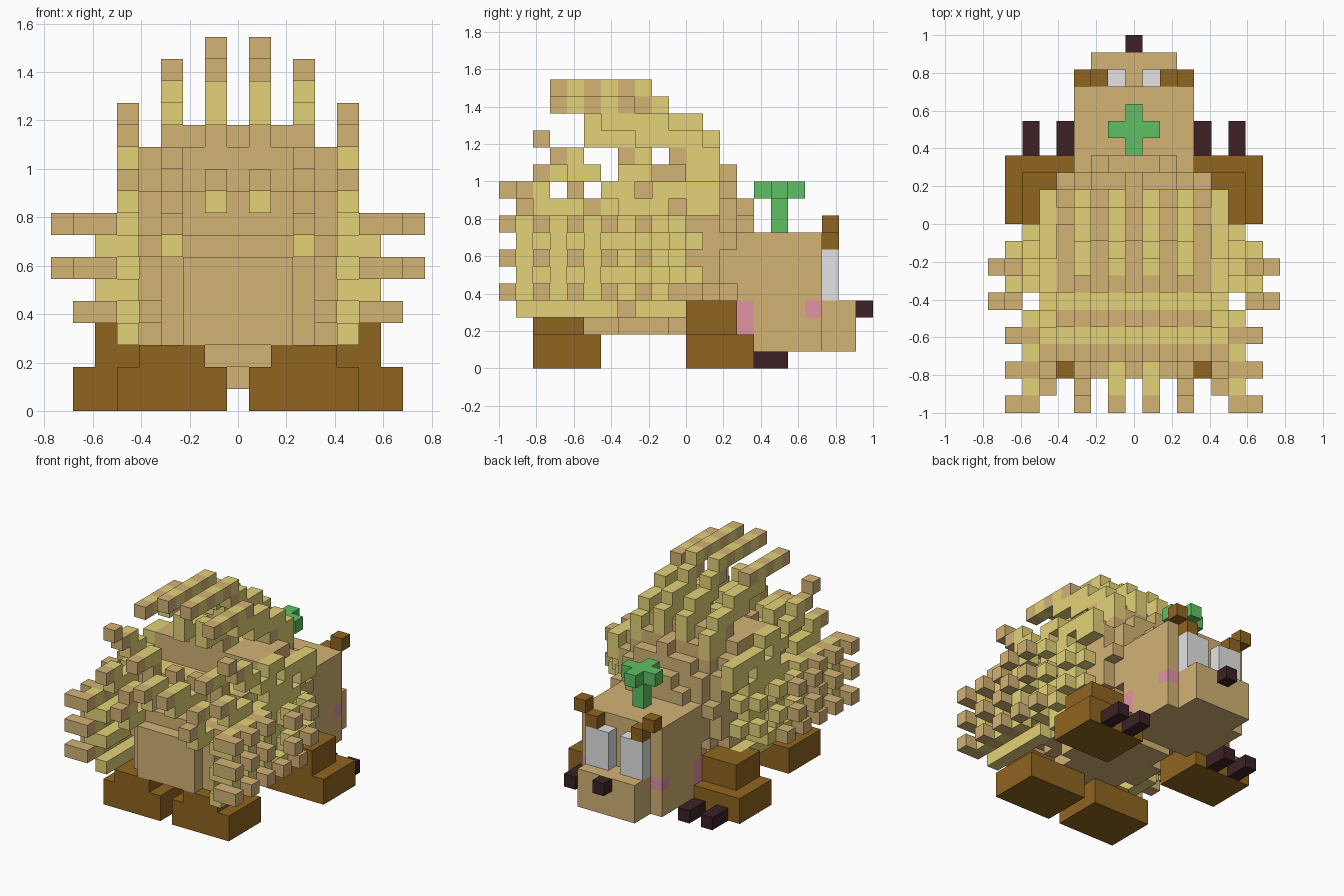
import bpy
import bmesh
from mathutils import Vector

if "Cube" in bpy.data.objects:
    bpy.data.objects.remove(bpy.data.objects["Cube"], do_unlink=True)

U = 1 / 11  # edge of one block


def material(name, *rgb):
    lin = [((c / 255 + 0.055) / 1.055) ** 2.4 for c in rgb] + [1]
    m = bpy.data.materials.new(name)
    m.use_nodes = True
    m.diffuse_color = lin
    m.node_tree.nodes["Principled BSDF"].inputs["Base Color"].default_value = lin
    return m


TAN = material("tan fur", 211, 179, 117)
YELLOW = material("yellow quill", 227, 210, 119)
BROWN = material("brown leg", 144, 101, 32)
DARK = material("dark claw", 60, 33, 37)
PINK = material("pink blush", 228, 147, 166)
WHITE = material("pale eye", 228, 228, 230)
GREEN = material("leaf green", 94, 192, 99)


def build(name, cells):
    """Turn a dict of block -> material into one mesh of exposed faces."""
    mats = list(dict.fromkeys(cells.values()))
    bm = bmesh.new()
    for cell, mat in cells.items():
        mid = Vector((cell[0], cell[1] + 0.5 - 11, cell[2] + 0.5))
        for axis in range(3):
            for sign in (-1, 1):
                near = list(cell)
                near[axis] += sign
                if tuple(near) in cells:
                    continue
                n, a, b = Vector(), Vector(), Vector()
                n[axis] = sign / 2
                a[(axis + 1) % 3] = sign / 2
                b[(axis + 2) % 3] = 1 / 2
                ring = (-a - b, a - b, a + b, b - a)
                f = bm.faces.new([bm.verts.new((mid + n + c) * U) for c in ring])
                f.material_index = mats.index(mat)
    bmesh.ops.remove_doubles(bm, verts=bm.verts[:], dist=U / 100)
    mesh = bpy.data.meshes.new(name)
    bm.to_mesh(mesh)
    bm.free()
    for m in mats:
        mesh.materials.append(m)
    obj = bpy.data.objects.new(name, mesh)
    bpy.context.collection.objects.link(obj)


def block(cells, mat, xs, ys, zs):
    """Fill an inclusive range of blocks."""
    for i in range(xs[0], xs[1] + 1):
        for j in range(ys[0], ys[1] + 1):
            for k in range(zs[0], zs[1] + 1):
                cells[i, j, k] = mat


def box(name, mat, *ranges):
    cells = {}
    block(cells, mat, *ranges)
    build(name, cells)


def pair(name, mat, xs, ys, zs):
    box("left_" + name, mat, xs, ys, zs)
    box("right_" + name, mat, (-xs[1], -xs[0]), ys, zs)


def crown(j):
    """Top block of the body, stepping down toward the rear."""
    return 12 if 10 <= j <= 11 else 11 if j >= 7 else 6 + (j - 1) // 2 * 3 // 2


# Rounded body with a yellow quill coat on flanks and rump steps
coat = {}
for i in range(-5, 6):
    for j in range(2, 15):
        for k in range(2, crown(j) + 1):
            if (i / 6.1) ** 2 + ((j - 8) / 6.7) ** 2 + ((k - 7) / 6.1) ** 2 > 1:
                continue
            flank = abs(i) == 5
            if flank and (j > 10 or k > 8):
                continue
            step = k == crown(j) and j in (4, 6)
            coat[i, j, k] = YELLOW if flank or step else TAN
block(coat, TAN, (-2, 2), (2, 2), (3, 6))
block(coat, TAN, (-3, 3), (3, 3), (3, 7))

# Flank quills climb outward and backward to a tan tip
for s in (-1, 1):
    for k in (4, 6, 8):
        low = k if k == 4 else k - 1
        for j in (8, 6):
            reach = 7 if k == 4 else 8
            coat[s * reach, j, k] = TAN
            coat[s * (reach - 1), j + 1, k] = YELLOW
            coat[s * (reach - 2), j + 2, k - 1] = YELLOW
            coat[s * 5, j + 3, k - 1] = YELLOW
        for j in (4, 2, 0):
            block(coat, TAN, (min(s * 6, s * 7), max(s * 6, s * 7)), (j, j), (k, k))
            coat[s * 6, j + 1, k] = YELLOW
            coat[s * 6, j + 1, low] = YELLOW
            coat[s * 5, j + 1, k - 1] = YELLOW
            coat[s * 5, j + 2, k - 1] = YELLOW

# Dorsal quills per column: (height, rear, front, tan blocks at the rear)
DORSAL = {
    1: [(16, 3, 8, 1), (15, 8, 9, 1), (14, 9, 11, 0), (13, 10, 12, 0), (12, 11, 12, 0),
        (14, 5, 5, 0), (13, 5, 7, 0), (12, 7, 8, 1), (11, 8, 9, 1),
        (10, 0, 2, 1), (9, 1, 4, 0), (10, 4, 4, 1)],
    3: [(15, 3, 7, 1), (14, 6, 9, 0), (13, 8, 11, 0), (12, 10, 12, 1), (11, 11, 12, 0),
        (11, 2, 4, 1), (10, 4, 4, 1), (9, 4, 6, 1),
        (8, 0, 1, 1), (7, 1, 2, 0), (9, 1, 2, 1)],
    5: [(13, 2, 2, 1), (12, 3, 4, 1), (11, 4, 5, 0), (10, 6, 7, 0), (9, 7, 9, 0),
        (11, 7, 8, 0), (10, 9, 11, 0), (9, 11, 12, 0), (10, 12, 12, 0),
        (10, 1, 2, 1), (9, 2, 4, 0), (8, 4, 6, 0)],
}
for col, rows in DORSAL.items():
    for k, rear, front, tips in rows:
        for j in range(rear, front + 1):
            band = k > 14 and j < 8 and j % 2
            for s in (-1, 1):
                coat[s * col, j, k] = TAN if band or j < rear + tips else YELLOW
build("body_with_quills", coat)

# Head with blush marks, snout and nose
head = {}
block(head, TAN, (-3, 3), (14, 18), (1, 7))
for i in (-3, 3):
    block(head, PINK, (i, i), (14, 14), (2, 3))
    head[i, 18, 3] = PINK
block(head, TAN, (-2, 2), (19, 20), (1, 3))
build("head", head)
box("nose", DARK, (0, 0), (21, 21), (3, 3))

# Eyes and raised brows
pair("eye", WHITE, (1, 2), (19, 19), (4, 6))
pair("inner_brow", BROWN, (2, 2), (19, 19), (7, 7))
pair("outer_brow", BROWN, (3, 3), (19, 19), (8, 8))

# Sprout
sprout = {}
block(sprout, GREEN, (0, 0), (16, 16), (8, 9))
block(sprout, GREEN, (-1, 1), (16, 16), (10, 10))
block(sprout, GREEN, (0, 0), (15, 17), (10, 10))
build("sprout", sprout)

# Legs and claws
pair("front_foot", BROWN, (3, 7), (11, 14), (0, 1))
pair("front_leg", BROWN, (4, 6), (11, 13), (2, 3))
pair("hind_foot", BROWN, (1, 5), (2, 5), (0, 1))
pair("hind_leg", BROWN, (2, 4), (2, 4), (2, 2))
pair("inner_claw", DARK, (4, 4), (15, 16), (0, 0))
pair("outer_claw", DARK, (6, 6), (15, 16), (0, 0))
